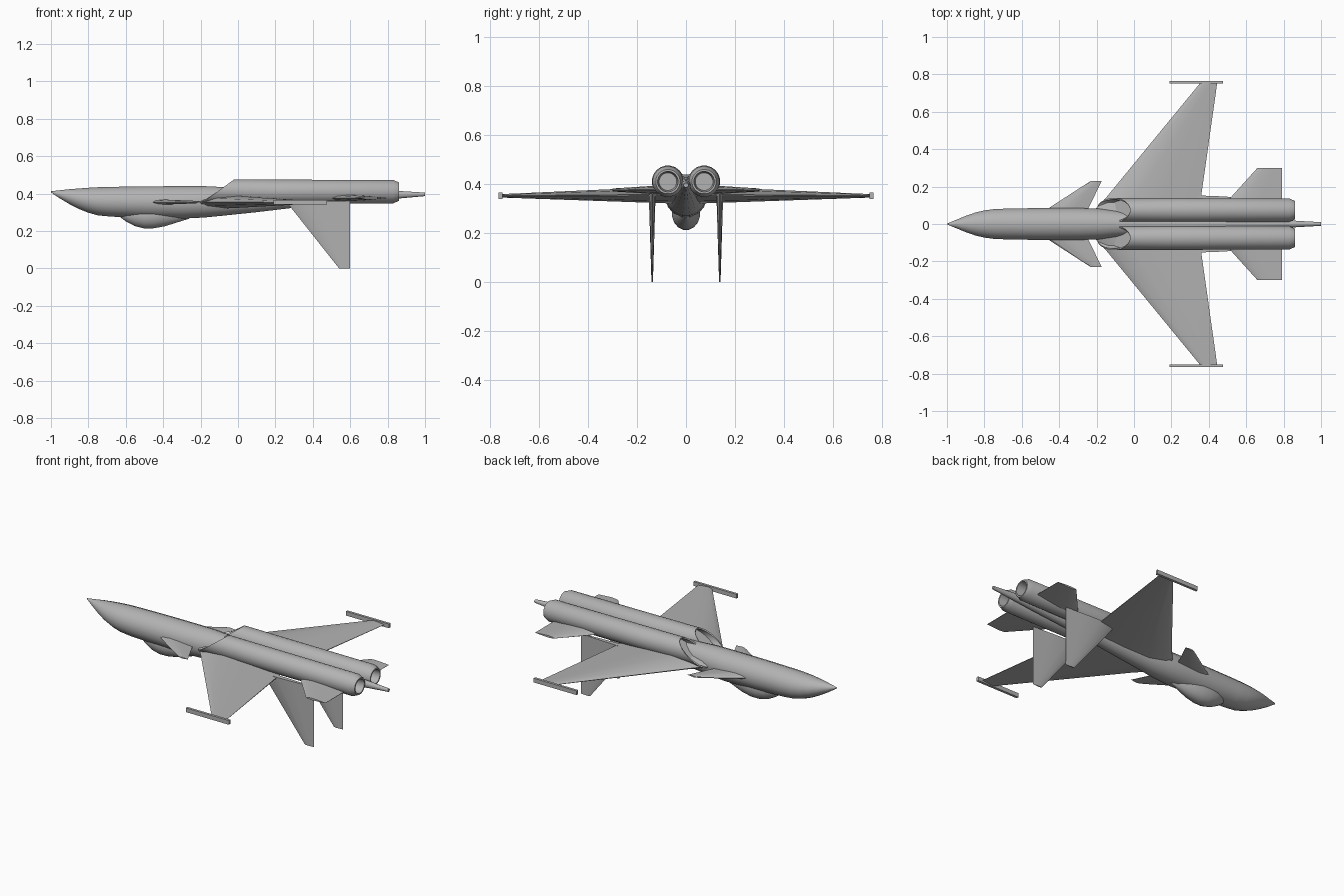
import bpy, math

if "Cube" in bpy.data.objects:
    bpy.data.objects.remove(bpy.data.objects["Cube"])

grey = bpy.data.materials.new("light grey")
grey.diffuse_color = (0.45, 0.45, 0.45, 1)
grey.use_nodes = True
grey.node_tree.nodes["Principled BSDF"].inputs["Base Color"].default_value = grey.diffuse_color


def make(name, verts, faces, smooth=True):
    me = bpy.data.meshes.new(name)
    me.from_pydata(verts, [], faces)
    me.materials.append(grey)
    ob = bpy.data.objects.new(name, me)
    bpy.context.collection.objects.link(ob)
    bpy.ops.object.select_all(action='DESELECT')
    bpy.context.view_layer.objects.active = ob
    ob.select_set(True)
    bpy.ops.object.mode_set(mode='EDIT')
    bpy.ops.mesh.select_all(action='SELECT')
    bpy.ops.mesh.normals_make_consistent(inside=False)
    bpy.ops.object.mode_set(mode='OBJECT')
    if smooth:
        bpy.ops.object.shade_smooth_by_angle(angle=math.radians(28))
    return ob


def loft(name, rings, smooth=True):
    """Skin a list of equal-length rings and cap both ends."""
    n = len(rings[0])
    verts = [p for r in rings for p in r]
    faces = [[i * n + j, i * n + (j + 1) % n, (i + 1) * n + (j + 1) % n, (i + 1) * n + j]
             for i in range(len(rings) - 1) for j in range(n)]
    faces += [list(range(n)), list(range(len(verts) - n, len(verts)))]
    return make(name, verts, faces, smooth)


def oval(x, bottom, top, half, sides=16):
    mid, h = (top + bottom) / 2, (top - bottom) / 2
    return [(x, half * math.cos(a), mid + h * math.sin(a))
            for a in (2 * math.pi * (k + .5) / sides for k in range(sides))]


# Airfoil outline: chord fraction, thickness fraction
FOIL = [(0, 0), (.08, .3), (.3, .5), (.6, .36), (1, .04),
        (1, -.04), (.6, -.36), (.3, -.5), (.08, -.3)]


def panel(name, stations, vertical=False):
    """Stations: leading x, trailing x, span, offset, thickness."""
    rings = []
    for le, te, span, off, t in stations:
        ring = [(le + (te - le) * c, off + t * f) for c, f in FOIL]
        rings.append([(x, o, span) if vertical else (x, span, o) for x, o in ring])
    return loft(name, rings)


# Fuselage: x, bottom, top, half width
loft("fuselage", [oval(*s) for s in [
    (-1, .406, .412, .002), (-.95, .372, .418, .023), (-.9, .342, .424, .044),
    (-.85, .316, .428, .062), (-.8, .296, .432, .074), (-.75, .282, .435, .081),
    (-.68, .275, .437, .084), (-.5, .268, .44, .087), (-.3, .264, .441, .087),
    (-.18, .27, .441, .083), (-.08, .28, .436, .072), (.1, .299, .433, .06),
    (.3, .323, .43, .048), (.5, .342, .427, .037), (.7, .358, .422, .027),
    (.86, .373, .414, .018), (1, .386, .405, .01)]])

# Bubble canopy under the fuselage
loft("canopy", [oval(*s) for s in [
    (-.64, .282, .3, .01), (-.6, .25, .33, .036), (-.55, .224, .35, .053),
    (-.5, .212, .35, .058), (-.45, .213, .35, .058), (-.39, .224, .35, .05),
    (-.33, .243, .34, .035), (-.26, .265, .33, .012)]])

# Cylindrical engines with raked intakes and recessed nozzles
N, R, ZC = 20, .066, .41
for side, tag in ((1, "left"), (-1, "right")):
    def ring(x, r, rake=0):
        return [(x + rake * math.sin(a), side * .074 + r * math.cos(a), ZC + r * math.sin(a))
                for a in (2 * math.pi * (k + .5) / N for k in range(N))]
    loft("engine_" + tag, [
        ring(-.05, .054, .09), ring(-.11, .058, .09), ring(-.11, R, .09),
        ring(.2, R - .001), ring(.83, R - .003), ring(.86, .05),
        ring(.86, .042), ring(.8, .036)])

    # Main wing
    panel("wing_" + tag, [(-.255, .335, side * .03, .355, .07),
                          (-.15, .358, side * .14, .355, .063),
                          (.355, .445, side * .755, .352, .014)])
    # Wing tip rail
    y0, y1 = side * .75, side * .765
    loft("tip_rail_" + tag, [[(x, y0, .34), (x, y1, .34), (x, y1, .365), (x, y0, .365)]
                             for x in (.19, .475)], False)
    # Canard
    panel("canard_" + tag, [(-.51, -.26, side * .05, .354, .03),
                            (-.255, -.18, side * .215, .354, .014),
                            (-.23, -.172, side * .23, .354, .008)])
    # Rear stabilizer
    panel("stabilizer_" + tag, [(.47, .79, side * .09, .376, .036),
                                (.52, .79, side * .145, .376, .032),
                                (.66, .79, side * .3, .376, .012)])
    # Vertical fin hanging below the engine
    panel("fin_" + tag, [(.255, .6, .36, side * .138, .028),
                         (.54, .6, 0, side * .138, .006)], True)
